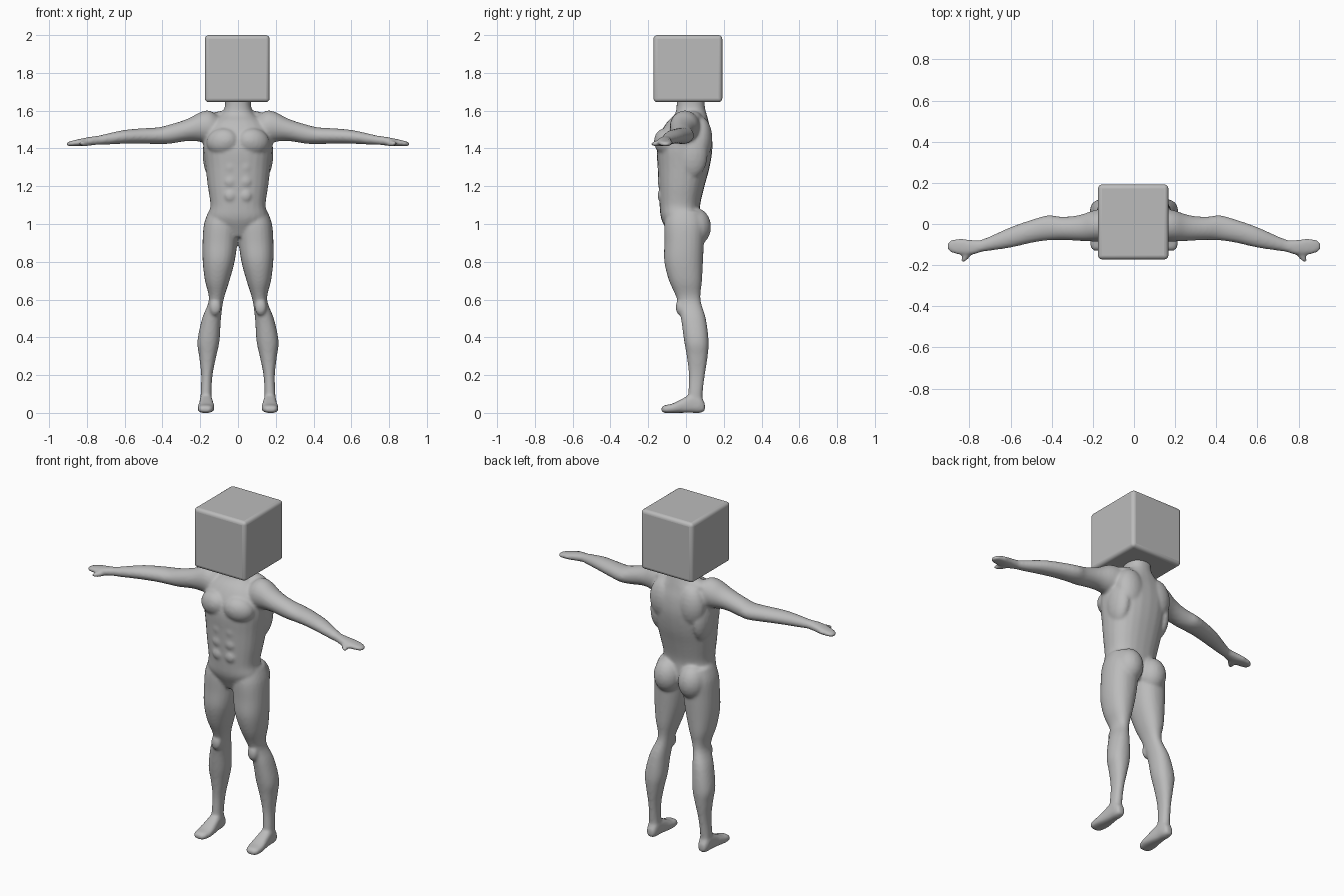
import bpy, bmesh, math
from mathutils import Vector, Matrix

if "Cube" in bpy.data.objects:
    bpy.data.objects.remove(bpy.data.objects["Cube"])

grey = bpy.data.materials.new("plain grey")
grey.diffuse_color = (0.5, 0.5, 0.5, 1)
grey.use_nodes = True
grey.node_tree.nodes["Principled BSDF"].inputs["Base Color"].default_value = grey.diffuse_color


def spline(rows, steps=4):
    """Smooth curve through rows of numbers (Catmull-Rom)."""
    out = []
    for i in range(len(rows) - 1):
        a, b = rows[max(i - 1, 0)], rows[i]
        c, d = rows[i + 1], rows[min(i + 2, len(rows) - 1)]
        for s in range(steps):
            t = s / steps
            out.append([0.5 * (2 * q + (r - p) * t + (2 * p - 5 * q + 4 * r - u) * t * t
                               + (3 * q - p - 3 * r + u) * t ** 3)
                        for p, q, r, u in zip(a, b, c, d)])
    return out + [list(rows[-1])]


def loft(bm, rows, axis, power=1.0, sides=24):
    """Rows: position, then min/max on the two remaining axes (in x, y, z order)."""
    rings = []
    for pos, a0, a1, b0, b1 in spline(rows):
        ring = []
        for k in range(sides):
            t = 2 * math.pi * k / sides
            ca, sa = math.cos(t), math.sin(t)
            a = (a0 + a1) / 2 + (a1 - a0) / 2 * math.copysign(abs(ca) ** power, ca)
            b = (b0 + b1) / 2 + (b1 - b0) / 2 * math.copysign(abs(sa) ** power, sa)
            co = [a, b]
            co.insert(axis, pos)
            ring.append(bm.verts.new(co))
        rings.append(ring)
    for r, s in zip(rings, rings[1:]):
        for k in range(sides):
            n = (k + 1) % sides
            bm.faces.new((r[k], r[n], s[n], s[k]))
    bm.faces.new(rings[0][::-1])
    bm.faces.new(rings[-1])


def blob(bm, centre, radii, rot=(0, 0, 0)):
    """Ellipsoid muscle mass."""
    m = Matrix.Translation(centre)
    for ang, ax in zip(rot, "XYZ"):
        m = m @ Matrix.Rotation(math.radians(ang), 4, ax)
    m = m @ Matrix.Diagonal((*radii, 1))
    bmesh.ops.create_uvsphere(bm, u_segments=20, v_segments=12, radius=1, matrix=m)


half = bmesh.new()

# leg: z, x inner, x outer, y front, y back
loft(half, [(0.04, .135, .20, .01, .09), (0.1, .14, .198, .012, .088), (0.2, .135, .195, .015, .10),
            (0.3, .115, .206, .004, .115), (0.38, .098, .215, -.01, .12), (0.5, .09, .19, -.027, .105),
            (0.6, .076, .154, -.047, .077), (0.7, .045, .175, -.09, .085), (0.8, .018, .187, -.115, .09),
            (0.9, .004, .188, -.115, .095), (1.0, .0, .18, -.115, .10), (1.07, .01, .155, -.10, .08)], 2, 0.9)

# foot: y, x inner, x outer, z bottom, z top
loft(half, [(-.13, .15, .195, .008, .028), (-.115, .135, .21, .0, .04), (-.07, .125, .215, .0, .05),
            (-.02, .128, .208, .0, .075), (.03, .135, .203, .0, .10), (.075, .138, .2, .0, .09),
            (.10, .15, .19, .01, .05)], 1, 0.75)

# arm: x, y front, y back, z bottom, z top
loft(half, [(.10, -.07, .07, 1.42, 1.57), (.15, -.085, .075, 1.425, 1.60), (.2, -.085, .065, 1.435, 1.592),
            (.25, -.083, .048, 1.44, 1.565), (.3, -.08, .038, 1.435, 1.545), (.36, -.078, .036, 1.425, 1.527),
            (.42, -.08, .042, 1.423, 1.512), (.5, -.092, .02, 1.425, 1.507), (.6, -.115, -.015, 1.425, 1.498),
            (.7, -.13, -.06, 1.42, 1.477), (.76, -.138, -.083, 1.42, 1.462)], 0)

# hand and thumb
loft(half, [(.74, -.135, -.08, 1.42, 1.467), (.79, -.15, -.078, 1.415, 1.46), (.83, -.15, -.072, 1.413, 1.452),
            (.87, -.145, -.073, 1.413, 1.443), (.895, -.135, -.082, 1.412, 1.436),
            (.908, -.12, -.095, 1.417, 1.43)], 0, 0.8)
blob(half, (.812, -.152, 1.425), (.042, .017, .016), (0, 0, -52))

# chest, back, buttock, knee, abdomen masses
blob(half, (.082, -.105, 1.435), (.088, .062, .072), (0, 12, 18))
blob(half, (.09, .075, 1.45), (.085, .065, .12), (0, 0, 0))
blob(half, (.135, .03, 1.37), (.052, .085, .13))
blob(half, (.08, .05, .985), (.08, .083, .10))
blob(half, (.12, -.03, .56), (.032, .025, .045))
for z in (1.15, 1.225, 1.3):
    blob(half, (.04, -.115, z), (.04, .037, .042))

# trapezius slope
blob(half, (.075, .035, 1.565), (.10, .05, .035), (0, 6, 0))

# mirror the paired parts
body = half.copy()
bmesh.ops.mirror(half, geom=half.verts[:] + half.edges[:] + half.faces[:],
                 axis='X', merge_dist=-1)
bmesh.ops.recalc_face_normals(half, faces=half.faces[:])
body.free()

# torso: z, x min, x max, y front, y back
loft(half, [(z, -w, w, f, b) for z, w, f, b in
            [(.93, .04, -.085, .05), (.97, .10, -.105, .07), (1.03, .155, -.132, .075), (1.1, .146, -.14, .075),
             (1.2, .16, -.145, .098), (1.3, .172, -.15, .125), (1.4, .183, -.155, .14), (1.48, .18, -.135, .135),
             (1.54, .14, -.10, .12), (1.58, .09, -.06, .11), (1.62, .07, -.05, .10), (1.68, .07, -.05, .10)]],
     2, 0.85)
bmesh.ops.recalc_face_normals(half, faces=half.faces[:])

mesh = bpy.data.meshes.new("body")
half.to_mesh(mesh)
half.free()
mesh.materials.append(grey)
figure = bpy.data.objects.new("body", mesh)
bpy.context.collection.objects.link(figure)

# fuse the masses into one smooth skin
fuse = figure.modifiers.new("fuse", 'REMESH')
fuse.mode = 'VOXEL'
fuse.voxel_size = 0.008
fuse.use_smooth_shade = True
relax = figure.modifiers.new("relax", 'SMOOTH')
relax.factor = 0.5
relax.iterations = 8

# box head with rounded edges
bpy.ops.mesh.primitive_cube_add(size=1, location=(-.004, .01, 1.8225))
head = bpy.context.object
head.name = "box_head"
head.scale = (.342, .364, .355)
bpy.ops.object.transform_apply(location=False, rotation=False, scale=True)
head.data.materials.append(grey)
bev = head.modifiers.new("round", 'BEVEL')
bev.width = 0.02
bev.segments = 4
bpy.ops.object.shade_smooth_by_angle(angle=math.radians(40))
